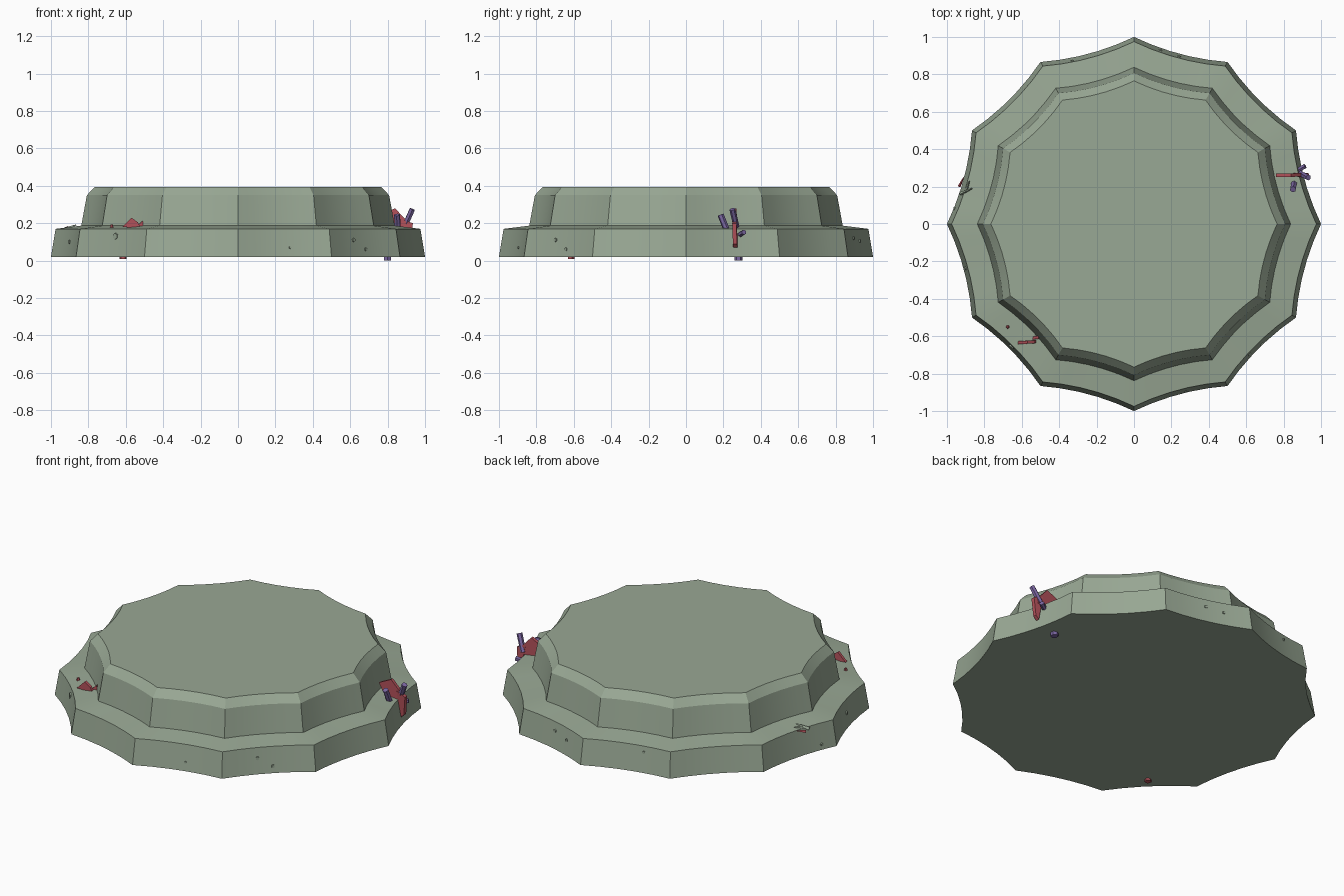
import bpy, bmesh, math
from mathutils import Vector

if "Cube" in bpy.data.objects:
    bpy.data.objects.remove(bpy.data.objects["Cube"])


def material(name, rgb):
    m = bpy.data.materials.new(name)
    m.diffuse_color = (*rgb, 1)
    m.use_nodes = True
    m.node_tree.nodes["Principled BSDF"].inputs["Base Color"].default_value = m.diffuse_color
    return m


GREEN = material("sage green", (0.318, 0.392, 0.298))
RED = material("dull red", (0.46, 0.085, 0.105))
PURPLE = material("violet", (0.20, 0.135, 0.36))

POINTS, STEPS, DEPTH = 12, 5, 0.024


def outline(r):
    """Ring of 12 cusps joined by shallow concave curves."""
    pts = []
    for i in range(POINTS):
        a, b = (Vector((math.cos(t), math.sin(t))) * r
                for t in (2 * math.pi * i / POINTS, 2 * math.pi * (i + 1) / POINTS))
        inward = -(a + b).normalized()
        for k in range(STEPS):
            t = k / STEPS
            pts.append(a.lerp(b, t) + inward * DEPTH * r * 4 * t * (1 - t))
    return pts


def wall_radius(azimuth, z):
    """Radius of the lower tier's side at an azimuth and height."""
    r = 1 - 0.025 * (z - 0.02) / 0.15
    step = math.pi / POINTS
    off = (azimuth % (2 * step)) - step
    t = math.tan(off) / math.tan(step)
    return r * (math.cos(step) - DEPTH * (1 - t * t)) / math.cos(off)


def finish(bm, name, mat):
    bmesh.ops.recalc_face_normals(bm, faces=bm.faces[:])
    me = bpy.data.meshes.new(name)
    bm.to_mesh(me)
    bm.free()
    me.materials.append(mat)
    ob = bpy.data.objects.new(name, me)
    bpy.context.collection.objects.link(ob)
    return ob


# Stepped scalloped plinth: one outline lofted along a (radius, height) profile
bm = bmesh.new()
profile = [(1.0, 0.02), (0.975, 0.17), (0.838, 0.187), (0.808, 0.35), (0.765, 0.395)]
rings = [[bm.verts.new((p.x, p.y, z)) for p in outline(r)] for r, z in profile]
n = POINTS * STEPS
for lo, hi in zip(rings, rings[1:]):
    for i in range(n):
        j = (i + 1) % n
        bm.faces.new((lo[i], lo[j], hi[j], hi[i]))
bm.faces.new(rings[0])
bm.faces.new(rings[-1])
plinth = finish(bm, "scalloped_plinth", GREEN)
bpy.context.view_layer.objects.active = plinth
plinth.select_set(True)
bpy.ops.object.shade_smooth_by_angle(angle=math.radians(17))
plinth.select_set(False)


def prism(name, a, b, r, mat, sides=6, tip=1.0):
    """Small faceted rod from a to b."""
    a, b = Vector(a), Vector(b)
    d = b - a
    bm = bmesh.new()
    bmesh.ops.create_cone(bm, cap_ends=True, segments=sides, radius1=r,
                          radius2=r * tip, depth=d.length)
    q = d.to_track_quat('Z', 'Y')
    for v in bm.verts:
        v.co = q @ v.co + (a + b) / 2
    return finish(bm, name, mat)


def shard(name, pts, thick, mat):
    """Thin plate: front outline points extruded along y."""
    bm = bmesh.new()
    sides = [[bm.verts.new((x, y + s * thick / 2, z)) for x, y, z in pts] for s in (-1, 1)]
    m = len(pts)
    bm.faces.new(sides[0])
    bm.faces.new(sides[1])
    for i in range(m):
        j = (i + 1) % m
        bm.faces.new((sides[0][i], sides[0][j], sides[1][j], sides[1][i]))
    return finish(bm, name, mat)


# Pebbles set into the lower side: x, y, height, size
pebbles = [(-0.91, -0.24, 0.10, 0.013), (-0.65, -0.65, 0.13, 0.021),
           (0.28, -0.90, 0.07, 0.008), (0.62, -0.70, 0.11, 0.013),
           (0.68, -0.64, 0.06, 0.012), (0.24, 0.89, 0.12, 0.012),
           (0.14, 0.92, 0.105, 0.011), (-0.33, 0.87, 0.135, 0.010),
           (-0.93, 0.08, 0.05, 0.012)]
for i, (x, y, z, s) in enumerate(pebbles):
    az = math.atan2(y, x)
    d = Vector((math.cos(az), math.sin(az), 0))
    c = d * wall_radius(az, z) + Vector((0, 0, z))
    prism(f"pebble_{i + 1}", c - d * 0.02, c + d * 0.006, s, GREEN, 6, 0.8)

# Violet crystals on the right ledge, side and underside
prism("crystal_tall", (0.89, 0.27, 0.18), (0.932, 0.248, 0.275), 0.016, PURPLE)
prism("crystal_short", (0.855, 0.215, 0.17), (0.85, 0.185, 0.245), 0.017, PURPLE)
prism("crystal_side", (0.88, 0.29, 0.14), (0.915, 0.31, 0.152), 0.014, PURPLE)
prism("crystal_under", (0.80, 0.28, 0.03), (0.80, 0.28, 0.0), 0.022, PURPLE)

# Red shards on the right
shard("shard_right_upper", [(0.76, 0.26, 0.24), (0.84, 0.26, 0.28), (0.90, 0.265, 0.215),
                            (0.91, 0.265, 0.17), (0.80, 0.26, 0.17)], 0.018, RED)
shard("shard_right_side", [(0.875, 0.262, 0.22), (0.935, 0.258, 0.20),
                           (0.925, 0.262, 0.09), (0.905, 0.264, 0.07)], 0.022, RED)

# Red shards on the front left
shard("shard_left", [(-0.62, -0.635, 0.18), (-0.57, -0.632, 0.23),
                     (-0.535, -0.63, 0.205), (-0.52, -0.628, 0.175)], 0.016, RED)
shard("shard_left_small", [(-0.545, -0.61, 0.18), (-0.51, -0.605, 0.215),
                           (-0.505, -0.605, 0.18)], 0.016, RED)
prism("red_chip", (-0.675, -0.55, 0.17), (-0.675, -0.55, 0.192), 0.012, RED, 5, 0.5)
prism("red_chip_under", (-0.615, -0.615, 0.03), (-0.615, -0.615, 0.008), 0.02, RED, 5)

# Green and red splinters on the back left rim
prism("splinter_a", (-0.93, 0.16, 0.165), (-0.865, 0.19, 0.19), 0.011, GREEN, 3, 0.3)
prism("splinter_b", (-0.90, 0.17, 0.17), (-0.88, 0.23, 0.188), 0.010, GREEN, 3, 0.3)
prism("splinter_red", (-0.935, 0.20, 0.165), (-0.91, 0.25, 0.182), 0.009, RED, 3, 0.3)
